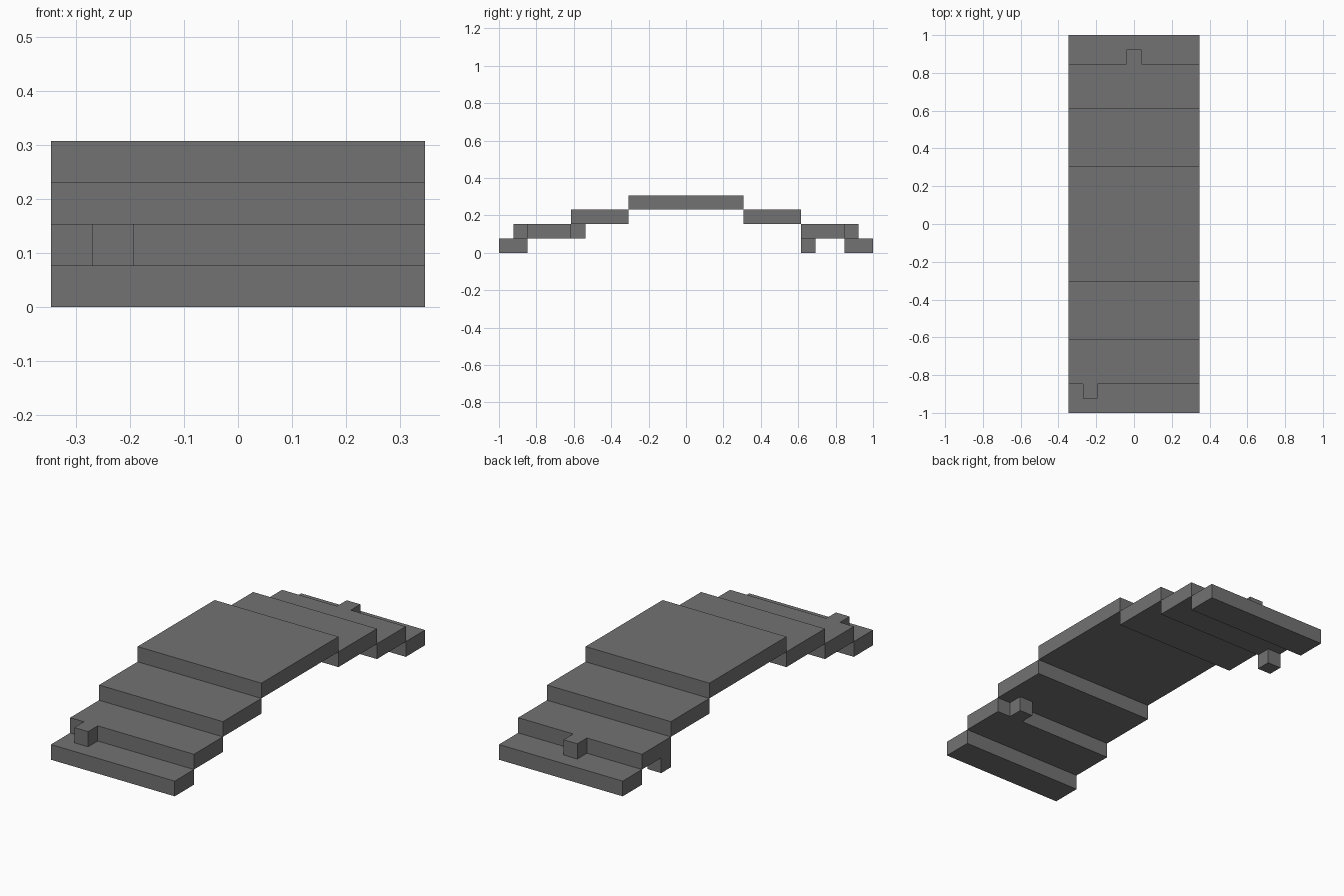
import bpy
import bmesh

cube = bpy.data.objects.get("Cube")
if cube:
    bpy.data.objects.remove(cube, do_unlink=True)

U = 2 / 26        # one block
HALF = 4.5        # half the bridge width, in blocks

stone = bpy.data.materials.new("grey stone")
stone.use_nodes = True
grey = (0.17, 0.17, 0.17, 1)
stone.diffuse_color = grey
stone.node_tree.nodes["Principled BSDF"].inputs["Base Color"].default_value = grey


def slab(name, outline, level):
    """Extrude a plan outline, given in blocks, up by one block."""
    bm = bmesh.new()
    face = bm.faces.new([bm.verts.new((x * U, y * U, level * U)) for x, y in outline])
    top = bmesh.ops.extrude_face_region(bm, geom=[face])["geom"]
    bmesh.ops.translate(bm, vec=(0, 0, U),
                        verts=[v for v in top if isinstance(v, bmesh.types.BMVert)])
    bmesh.ops.recalc_face_normals(bm, faces=bm.faces)
    mesh = bpy.data.meshes.new(name)
    bm.to_mesh(mesh)
    bm.free()
    mesh.materials.append(stone)
    obj = bpy.data.objects.new(name, mesh)
    bpy.context.collection.objects.link(obj)
    return obj


def plan(y0, y1, front_tab=None, back_tab=None):
    """Full-width rectangle with optional one-block tabs centred at given x."""
    pts = [(-HALF, y0)]
    if front_tab is not None:
        a, b = front_tab - 0.5, front_tab + 0.5
        pts += [(a, y0), (a, y0 - 1), (b, y0 - 1), (b, y0)]
    pts += [(HALF, y0), (HALF, y1)]
    if back_tab is not None:
        a, b = back_tab - 0.5, back_tab + 0.5
        pts += [(b, y1), (b, y1 + 1), (a, y1 + 1), (a, y1)]
    return pts + [(-HALF, y1)]


# Raised deck in the middle
slab("deck", plan(-4, 4), 3)

# Plain steps, the same at both ends
for level, inner, outer, part in ((2, 4, 8, "upper_step"), (0, 11, 13, "bottom_step")):
    slab("front_" + part, plan(-outer, -inner), level)
    slab("back_" + part, plan(inner, outer), level)

# Middle steps with their protruding blocks
slab("front_middle_step", plan(-11, -8, front_tab=-3, back_tab=3), 1)
slab("back_middle_step", plan(8, 11, back_tab=0), 1)

# Single foot under the back middle step
slab("back_foot", [(-4.5, 8), (-3.5, 8), (-3.5, 9), (-4.5, 9)], 0)
